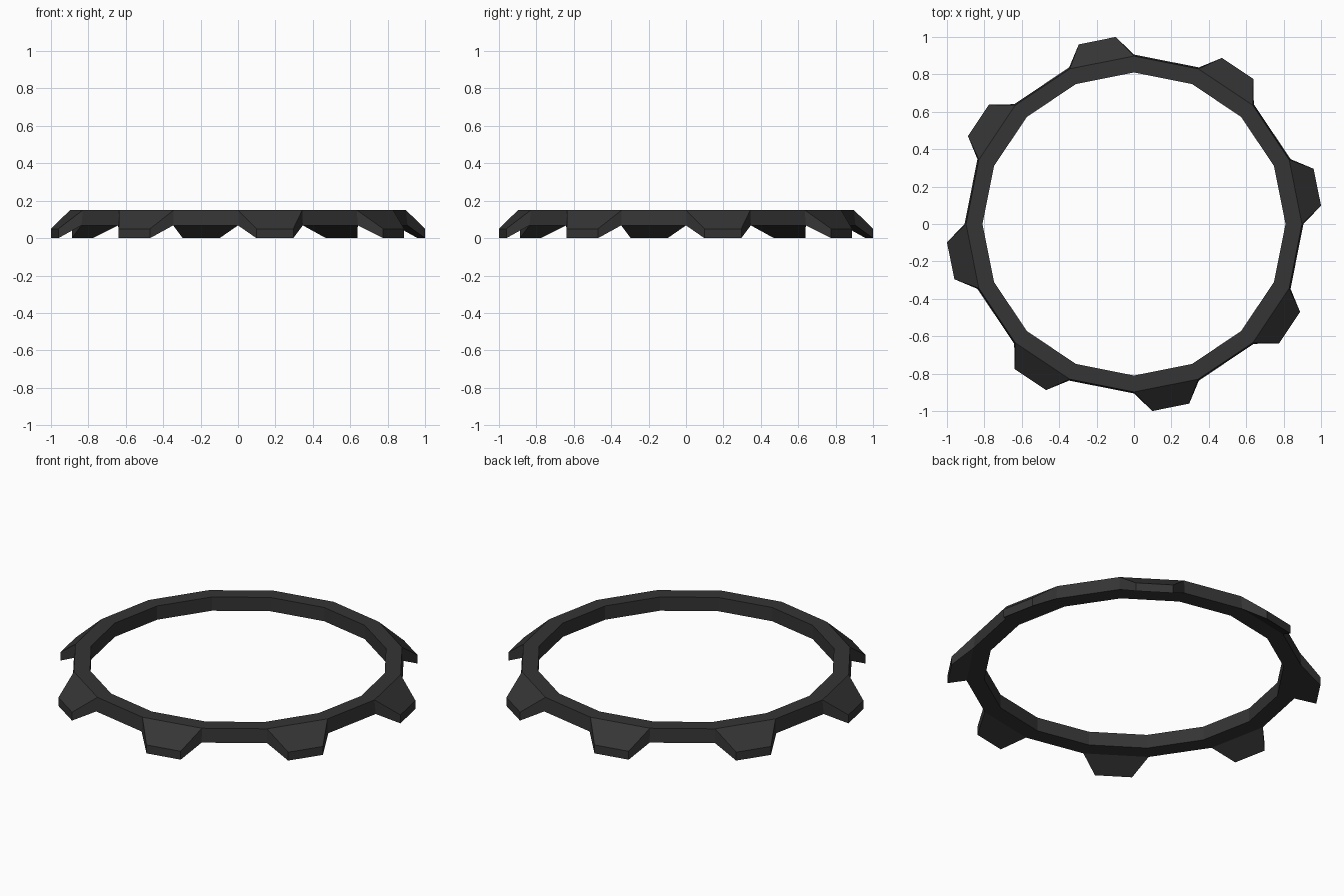
import bpy, bmesh
from math import cos, sin, radians

if "Cube" in bpy.data.objects:
    bpy.data.objects.remove(bpy.data.objects["Cube"])

N = 16
STEP = 360 / N
TOP, RING_BOTTOM, TOOTH_TOP = 0.15, 0.068, 0.05
R_IN, R_OUT_TOP, R_OUT_LOW, R_TOOTH = 0.81, 0.898, 0.906, 1.0048

bm = bmesh.new()


def vert(radius, degrees, z):
    a = radians(degrees)
    return bm.verts.new((radius * cos(a), radius * sin(a), z))


# Ring cross-sections: inner low, inner top, outer top, outer low
section = [(R_IN, RING_BOTTOM), (R_IN, TOP), (R_OUT_TOP, TOP), (R_OUT_LOW, RING_BOTTOM)]
rings = [[vert(r, i * STEP, z) for r, z in section] for i in range(N)]

for i in range(N):
    a, b = rings[i], rings[(i + 1) % N]
    for j in range(4):
        k = (j + 1) % 4
        if j == 2 and i % 2 == 0:
            # Tooth: every second outer wall grows outward and down
            base = [a[j], b[j], b[k], a[k]]
            s, e = i * STEP + 5.6, (i + 1) * STEP - 5.4
            tip = [vert(R_TOOTH, s, TOOTH_TOP), vert(R_TOOTH, e, TOOTH_TOP),
                   vert(R_TOOTH, e, 0), vert(R_TOOTH, s, 0)]
            for m in range(4):
                n = (m + 1) % 4
                bm.faces.new((base[m], base[n], tip[n], tip[m]))
            bm.faces.new(tip)
        else:
            bm.faces.new((a[j], b[j], b[k], a[k]))

bmesh.ops.recalc_face_normals(bm, faces=bm.faces[:])
mesh = bpy.data.meshes.new("toothed_ring")
bm.to_mesh(mesh)
bm.free()
ring = bpy.data.objects.new("toothed_ring", mesh)
bpy.context.collection.objects.link(ring)

# Dark finish
dark = bpy.data.materials.new("dark_grey")
dark.diffuse_color = (0.035, 0.035, 0.035, 1)
dark.use_nodes = True
dark.node_tree.nodes["Principled BSDF"].inputs["Base Color"].default_value = dark.diffuse_color
mesh.materials.append(dark)
